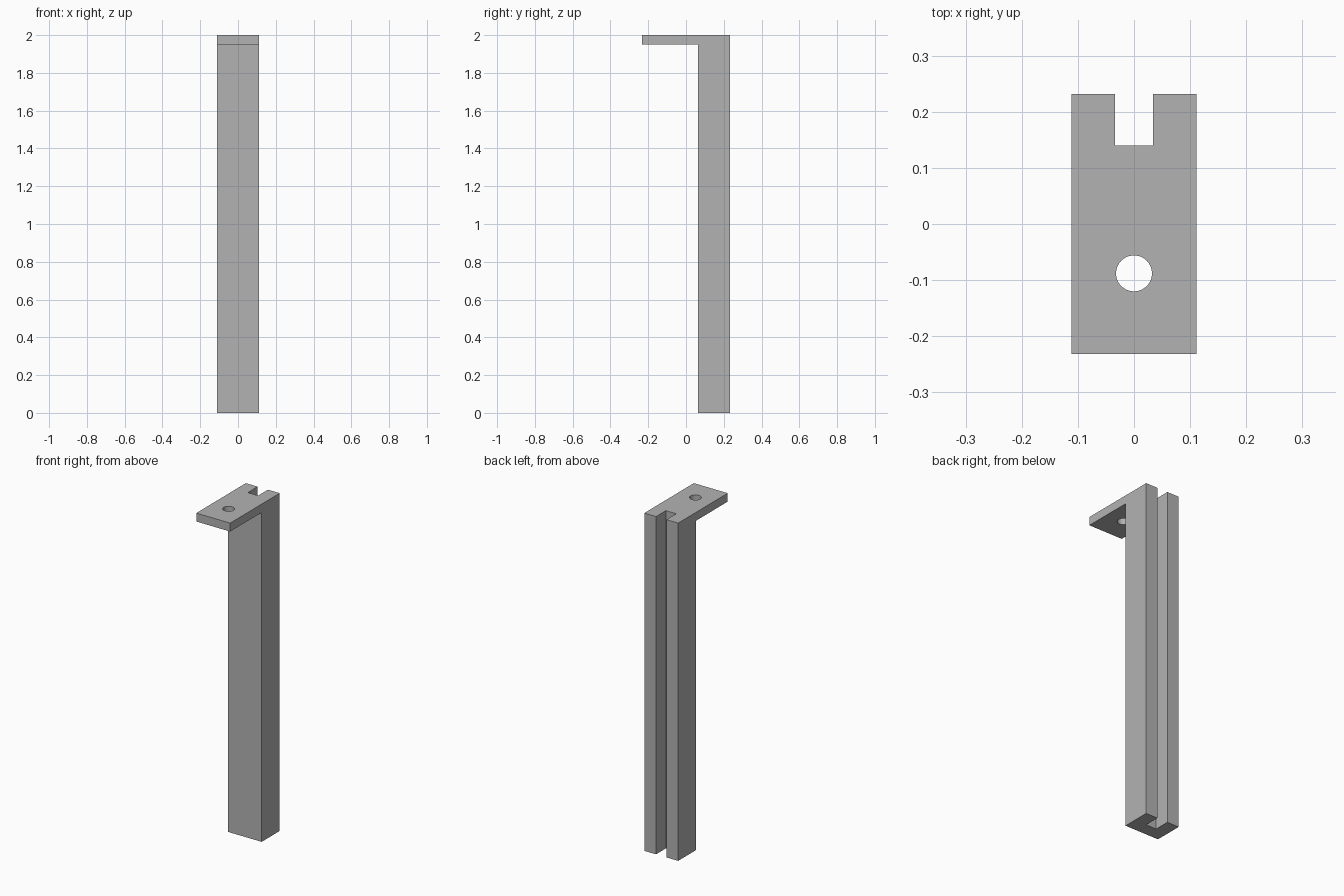
import bpy
import bmesh
from mathutils import Matrix, Vector

cube = bpy.data.objects.get("Cube")
if cube:
    bpy.data.objects.remove(cube, do_unlink=True)

HALF_W, HALF_D, HEIGHT = 0.111, 0.232, 2.0
POST_FRONT, PLATE_BOTTOM = 0.063, 1.95
SLOT_HALF_W, SLOT_FRONT = 0.034, 0.14
HOLE_Y, HOLE_R = -0.088, 0.032

grey = bpy.data.materials.new("plain grey")
grey.use_nodes = True
colour = (0.45, 0.45, 0.45, 1)
grey.diffuse_color = colour
grey.node_tree.nodes["Principled BSDF"].inputs["Base Color"].default_value = colour


def add_object(name, bm):
    bmesh.ops.recalc_face_normals(bm, faces=bm.faces)
    mesh = bpy.data.meshes.new(name)
    bm.to_mesh(mesh)
    bm.free()
    mesh.materials.append(grey)
    obj = bpy.data.objects.new(name, mesh)
    bpy.context.collection.objects.link(obj)
    return obj


def cut(target, cutter):
    cutter.hide_render = True
    cutter.hide_viewport = True
    mod = target.modifiers.new(cutter.name, 'BOOLEAN')
    mod.operation = 'DIFFERENCE'
    mod.solver = 'EXACT'
    mod.object = cutter


# Bracket: L-shaped side profile extruded across the width
profile = [(POST_FRONT, 0), (HALF_D, 0), (HALF_D, HEIGHT), (-HALF_D, HEIGHT),
           (-HALF_D, PLATE_BOTTOM), (POST_FRONT, PLATE_BOTTOM)]
bm = bmesh.new()
side = bm.faces.new([bm.verts.new((-HALF_W, y, z)) for y, z in profile])
swept = bmesh.ops.extrude_face_region(bm, geom=[side])["geom"]
bmesh.ops.translate(bm, vec=Vector((2 * HALF_W, 0, 0)),
                    verts=[v for v in swept if isinstance(v, bmesh.types.BMVert)])
bracket = add_object("bracket", bm)

# Groove running the full height of the back
bm = bmesh.new()
groove_depth = 0.2
bmesh.ops.create_cube(bm, size=1, matrix=Matrix.Translation(
    (0, SLOT_FRONT + groove_depth / 2, HEIGHT / 2))
    @ Matrix.Diagonal((2 * SLOT_HALF_W, groove_depth, HEIGHT + 0.2, 1)))
cut(bracket, add_object("groove_cutter", bm))

# Round screw hole through the top plate
bm = bmesh.new()
bmesh.ops.create_cone(bm, cap_ends=True, segments=48, radius1=HOLE_R, radius2=HOLE_R,
                      depth=0.2, matrix=Matrix.Translation((0, HOLE_Y, HEIGHT)))
cut(bracket, add_object("hole_cutter", bm))

# Smooth hole wall, sharp edges elsewhere
bpy.ops.object.select_all(action='DESELECT')
bracket.select_set(True)
bpy.context.view_layer.objects.active = bracket
for mod in list(bracket.modifiers):
    bpy.ops.object.modifier_apply(modifier=mod.name)
for name in ("groove_cutter", "hole_cutter"):
    bpy.data.objects.remove(bpy.data.objects[name], do_unlink=True)
bpy.ops.object.shade_smooth_by_angle()
